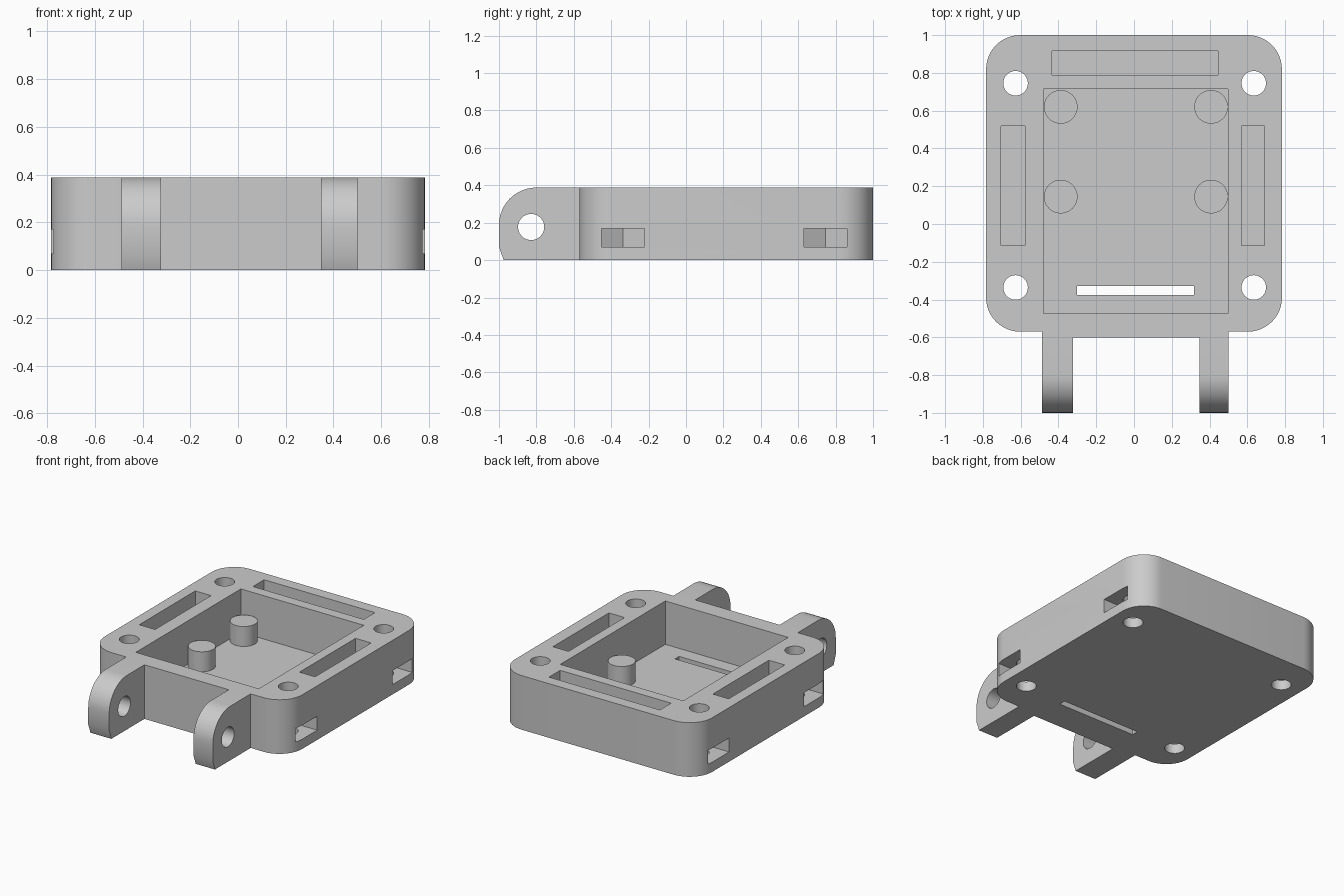
import bpy, bmesh
from math import sin, cos, pi
from mathutils import Vector

cube = bpy.data.objects.get("Cube")
if cube:
    bpy.data.objects.remove(cube, do_unlink=True)

grey = bpy.data.materials.new("matte grey")
grey.use_nodes = True
grey.diffuse_color = (0.6, 0.6, 0.6, 1)
grey.node_tree.nodes["Principled BSDF"].inputs["Base Color"].default_value = (0.6, 0.6, 0.6, 1)


def arc(cx, cy, r, start, end, steps):
    """Points along an arc, angles in multiples of pi."""
    angles = [pi * (start + (end - start) * i / steps) for i in range(steps + 1)]
    return [(cx + r * cos(a), cy + r * sin(a)) for a in angles]


def circle(cx, cy, r):
    return arc(cx, cy, r, 0, 2, 40)[:-1]


def rect(x0, x1, y0, y1):
    return [(x0, y0), (x1, y0), (x1, y1), (x0, y1)]


def prism(name, outline, low, high, along_x=False):
    """Extrude a flat outline along z, or a (y, z) outline along x."""
    bm = bmesh.new()
    place = (lambda u, v: (low, u, v)) if along_x else (lambda u, v: (u, v, low))
    face = bm.faces.new([bm.verts.new(place(u, v)) for u, v in outline])
    moved = bmesh.ops.extrude_face_region(bm, geom=[face])["geom"]
    step = Vector((high - low, 0, 0)) if along_x else Vector((0, 0, high - low))
    bmesh.ops.translate(bm, vec=step, verts=[g for g in moved if isinstance(g, bmesh.types.BMVert)])
    bmesh.ops.recalc_face_normals(bm, faces=bm.faces)
    mesh = bpy.data.meshes.new(name)
    bm.to_mesh(mesh)
    bm.free()
    mesh.materials.append(grey)
    obj = bpy.data.objects.new(name, mesh)
    bpy.context.collection.objects.link(obj)
    return obj


def activate(obj):
    bpy.ops.object.select_all(action="DESELECT")
    obj.select_set(True)
    bpy.context.view_layer.objects.active = obj


def cut(target, outline, low, high, along_x=False):
    cutter = prism("cutter", outline, low, high, along_x)
    cutter.hide_render = True
    mod = target.modifiers.new("cut", "BOOLEAN")
    mod.operation = "DIFFERENCE"
    mod.solver = "EXACT"
    mod.object = cutter
    activate(target)
    bpy.ops.object.modifier_apply(modifier=mod.name)
    bpy.data.objects.remove(cutter, do_unlink=True)


def smooth(obj):
    activate(obj)
    bpy.ops.object.shade_smooth_by_angle(angle=0.4)


TOP, FLOOR = 0.388, 0.077
SIDE, FRONT, R = 0.783, -0.57, 0.18

# Rounded housing with a shallow step across the front
outline = [(-0.488, FRONT), (-0.488, -0.6), (0.5, -0.6), (0.5, FRONT)]
outline += arc(SIDE - R, FRONT + R, R, -0.5, 0, 12)
outline += arc(SIDE - R, 1 - R, R, 0, 0.5, 12)
outline += arc(R - SIDE, 1 - R, R, 0.5, 1, 12)
outline += arc(R - SIDE, FRONT + R, R, 1, 1.5, 12)
housing = prism("housing", outline, 0, TOP)

# Main compartment, three rim pockets and the cable slot
for pocket in (rect(-0.478, 0.497, -0.475, 0.715), rect(-0.435, 0.445, 0.79, 0.917),
               rect(-0.703, -0.577, -0.115, 0.52), rect(0.568, 0.692, -0.115, 0.52)):
    cut(housing, pocket, FLOOR, 0.5)
cut(housing, rect(-0.302, 0.317, -0.375, -0.328), -0.1, 0.2)

# Corner screw holes, each with a nut slot opening to the side
for side, cx in ((-1, -0.627), (1, 0.634)):
    for cy in (-0.336, 0.745):
        cut(housing, circle(cx, cy, 0.065), -0.1, 0.5)
        tip, bend, out, half = cx - side * 0.133, cx - side * 0.066, side * 0.9, 0.115
        nut = [(tip, cy), (bend, cy - half), (out, cy - half), (out, cy + half), (bend, cy + half)]
        cut(housing, nut, 0.07, 0.17)
smooth(housing)

# Standoff pegs on the compartment floor
for x, side in ((-0.388, "right"), (0.408, "left")):
    for y, end in ((0.145, "front"), (0.62, "rear")):
        smooth(prism(f"{end}_{side}_peg", circle(x, y, 0.089), FLOOR - 0.01, 0.22))

# Rounded hinge lugs with pin holes
profile = [(-0.975, 0), (-0.6, 0), (-0.6, TOP)]
profile += arc(-0.8, TOP - 0.2, 0.2, 0.5, 1, 12) + [(-1, 0.07)]
for x0, x1, side in ((-0.488, -0.322, "right"), (0.347, 0.5, "left")):
    lug = prism(f"{side}_hinge_lug", profile, x0, x1, True)
    cut(lug, circle(-0.828, 0.177, 0.07), x0 - 0.1, x1 + 0.1, True)
    smooth(lug)
